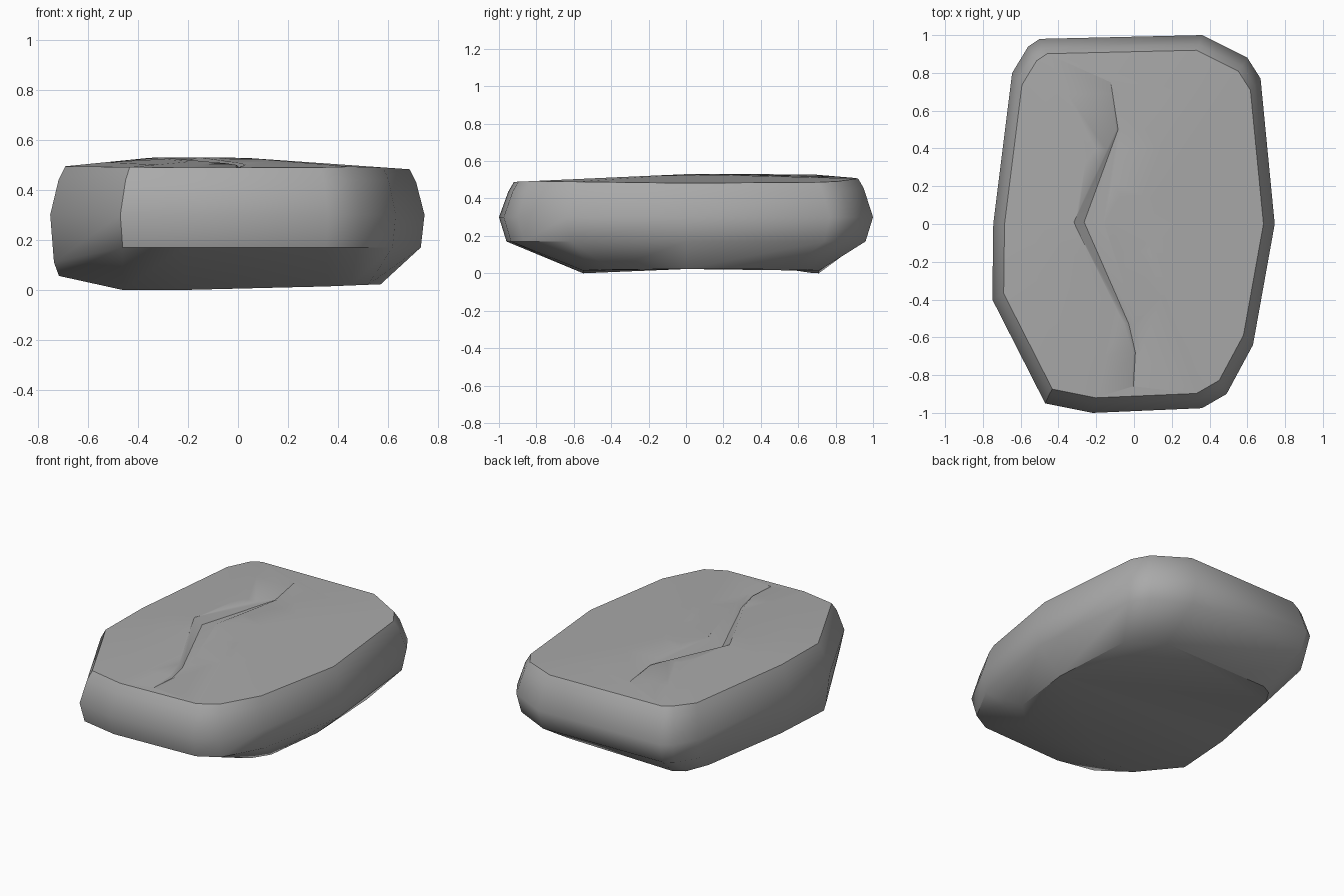
import bpy
import bmesh
import math

cube = bpy.data.objects.get("Cube")
if cube:
    bpy.data.objects.remove(cube, do_unlink=True)

stone_grey = bpy.data.materials.new("stone grey")
stone_grey.use_nodes = True
colour = (0.4, 0.4, 0.4, 1)
stone_grey.diffuse_color = colour
stone_grey.node_tree.nodes["Principled BSDF"].inputs["Base Color"].default_value = colour

# Widest outline and the matching outline of the underside, counter-clockwise
girth = [(-.47, -.95), (-.22, -1), (.36, -.975), (.49, -.9), (.63, -.64),
         (.745, 0), (.67, .77), (.6, .88), (.36, 1), (-.5, .98),
         (-.56, .94), (-.645, .8), (-.745, 0), (-.75, -.4)]
base = [(-.46, -.55), (-.22, -.55), (.36, -.55), (.45, -.5), (.52, -.4),
        (.57, 0), (.54, .55), (.48, .65), (.34, .71), (-.4, .71),
        (-.47, .67), (-.55, .55), (-.68, 0), (-.715, -.39)]


def top_height(x, y):
    """Gently crowned upper face."""
    return min(.53, .563 + .1 * x, .53 - .07 * x, .53 + .045 * y, .6 - .1 * y)


def base_height(x, y):
    """Nearly flat underside, lifting toward both long sides."""
    return max(0, .04 * x, -.22 * (x + .46))


def shrink(dx, dy):
    return [(x * (1 - dx), y * (1 - dy)) for x, y in girth]


def mesh_object(name, rings):
    """Loft closed rings of points and cap both ends."""
    bm = bmesh.new()
    loops = [[bm.verts.new(p) for p in ring] for ring in rings]
    for low, high in zip(loops, loops[1:]):
        for i in range(len(low)):
            j = (i + 1) % len(low)
            bm.faces.new((low[i], low[j], high[j], high[i]))
    caps = [bm.faces.new(loops[0][::-1]), bm.faces.new(loops[-1])]
    bmesh.ops.triangulate(bm, faces=caps)
    bmesh.ops.recalc_face_normals(bm, faces=bm.faces)
    mesh = bpy.data.meshes.new(name)
    bm.to_mesh(mesh)
    bm.free()
    mesh.materials.append(stone_grey)
    obj = bpy.data.objects.new(name, mesh)
    bpy.context.collection.objects.link(obj)
    return obj


# Body: underside, lower edge, girth, shoulder, then the crowned top
rings = [[(x, y, base_height(x, y)) for x, y in base],
         [(x, y, .11 if i == 13 else .17) for i, (x, y) in enumerate(shrink(.02, .04))],
         [(x, y, .3) for x, y in girth],
         [(x, y, top_height(x, y) - .05) for x, y in shrink(.045, .05)]]
for inset in (.08, .3, .6, .85):
    rings.append([(x, y, top_height(x, y)) for x, y in shrink(inset, inset)])
stone = mesh_object("stone", rings)

# Crack: a shallow tapering groove along the top (y, left x, right x, depth)
crack = [(.75, -.13, -.11, .004), (.5, -.1, -.055, .015), (.01, -.32, -.16, .035),
         (-.53, -.05, .015, .02), (-.68, -.005, .03, .012), (-.86, -.01, .01, .003)]
sections = []
for y, left, right, depth in crack:
    middle = left + (right - left) * .35
    z = top_height(middle, y)
    sections.append([(left, y, z), (middle, y, z - depth), (right, y, z),
                     (right, y, z + .1), (left, y, z + .1)])
cutter = mesh_object("crack_cutter", sections)
cutter.hide_render = True

bpy.context.view_layer.objects.active = stone
cut = stone.modifiers.new("crack", "BOOLEAN")
cut.operation = "DIFFERENCE"
cut.solver = "EXACT"
cut.object = cutter
bpy.ops.object.modifier_apply(modifier=cut.name)
bpy.data.objects.remove(cutter, do_unlink=True)

# Soft edges, with the crack and the underside rim kept crisp
for obj in bpy.context.selected_objects:
    obj.select_set(False)
stone.select_set(True)
bpy.ops.object.shade_smooth_by_angle(angle=math.radians(40))
